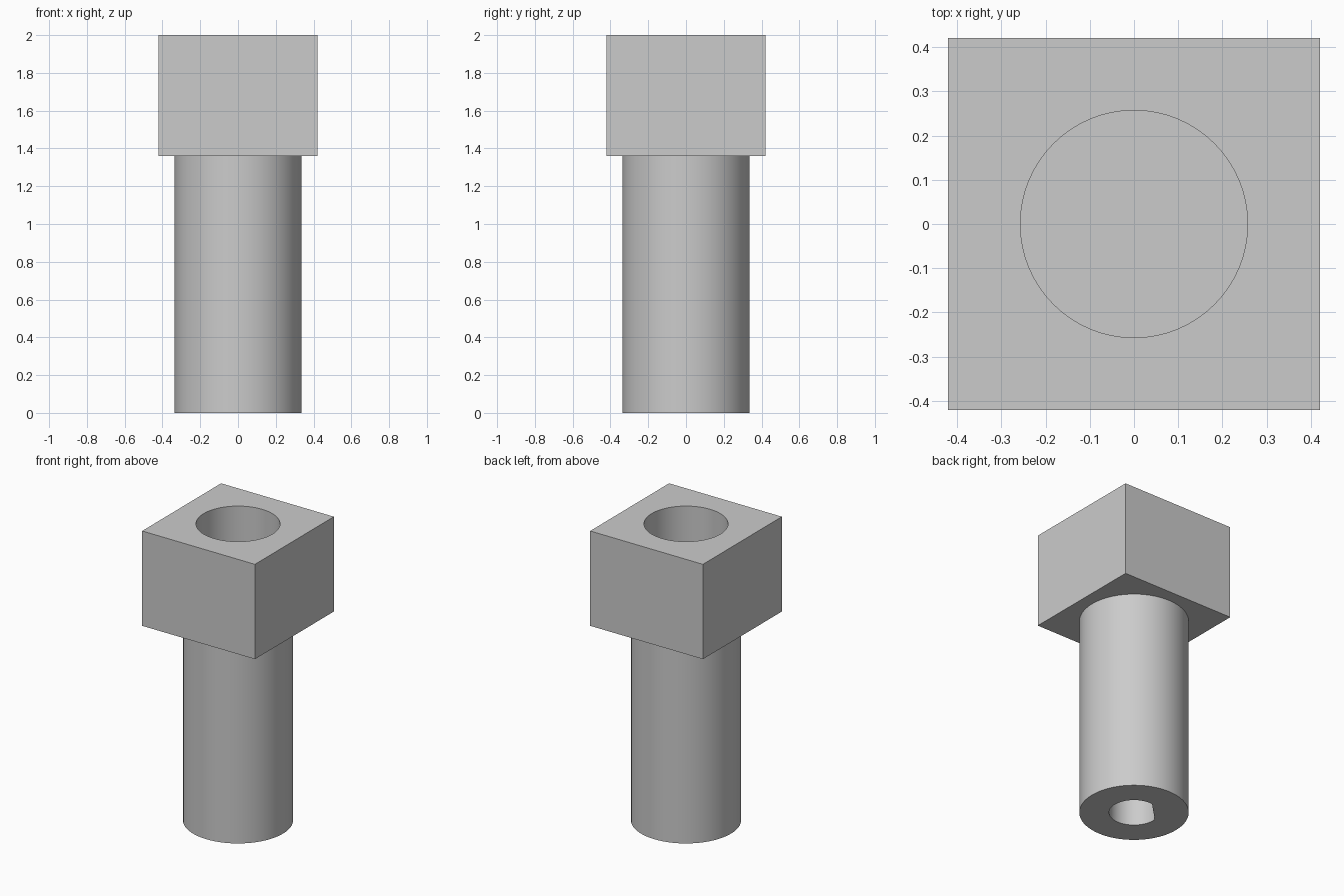
import bpy
import bmesh
from math import acos, cos, sin, pi, radians

cube = bpy.data.objects.get("Cube")
if cube:
    bpy.data.objects.remove(cube, do_unlink=True)

grey = bpy.data.materials.new("plain grey")
grey.use_nodes = True
colour = (0.6, 0.6, 0.6, 1)
grey.diffuse_color = colour
grey.node_tree.nodes["Principled BSDF"].inputs["Base Color"].default_value = colour

HEAD_HALF, HEAD_BASE, HEAD_TOP = 0.421, 1.36, 2.0
SHAFT_R, SOCKET_R, BORE_R = 0.337, 0.257, 0.154
SOCKET_DEPTH, BORE_DEPTH = 0.6, 0.6
FLAT_OFFSET, FLAT_ANGLE = 0.12, radians(135)


def prism(name, outline, bottom, top):
    """Extrude a closed flat outline from bottom to top."""
    bm = bmesh.new()
    face = bm.faces.new([bm.verts.new((x, y, bottom)) for x, y in outline])
    result = bmesh.ops.extrude_face_region(bm, geom=[face])
    for item in result["geom"]:
        if isinstance(item, bmesh.types.BMVert):
            item.co.z = top
    bmesh.ops.recalc_face_normals(bm, faces=bm.faces)
    mesh = bpy.data.meshes.new(name)
    bm.to_mesh(mesh)
    bm.free()
    mesh.materials.append(grey)
    obj = bpy.data.objects.new(name, mesh)
    bpy.context.collection.objects.link(obj)
    return obj


def arc(radius, start, end, steps):
    return [(radius * cos(start + (end - start) * i / steps),
             radius * sin(start + (end - start) * i / steps)) for i in range(steps + 1)]


def circle(radius):
    return arc(radius, 0, 2 * pi, 64)[:-1]


def cut(target, cutter):
    """Subtract the cutter, then shade round walls smooth."""
    mod = target.modifiers.new("hole", "BOOLEAN")
    mod.operation = "DIFFERENCE"
    mod.solver = "EXACT"
    mod.object = cutter
    cutter.hide_render = True
    bpy.ops.object.select_all(action="DESELECT")
    target.select_set(True)
    bpy.context.view_layer.objects.active = target
    bpy.ops.object.modifier_apply(modifier=mod.name)
    bpy.data.objects.remove(cutter, do_unlink=True)
    bpy.ops.object.shade_smooth_by_angle(angle=radians(30))


# Square head with a round socket in its top
h = HEAD_HALF
head = prism("square_head", [(-h, -h), (h, -h), (h, h), (-h, h)], HEAD_BASE, HEAD_TOP)
cut(head, prism("socket_cutter", circle(SOCKET_R), HEAD_TOP - SOCKET_DEPTH, HEAD_TOP + 0.1))

# Round shaft with a D-shaped bore in its underside
shaft = prism("round_shaft", circle(SHAFT_R), 0, HEAD_BASE)
half = acos(FLAT_OFFSET / BORE_R)
d_outline = arc(BORE_R, FLAT_ANGLE + half, FLAT_ANGLE - half + 2 * pi, 48)
cut(shaft, prism("bore_cutter", d_outline, -0.1, BORE_DEPTH))
